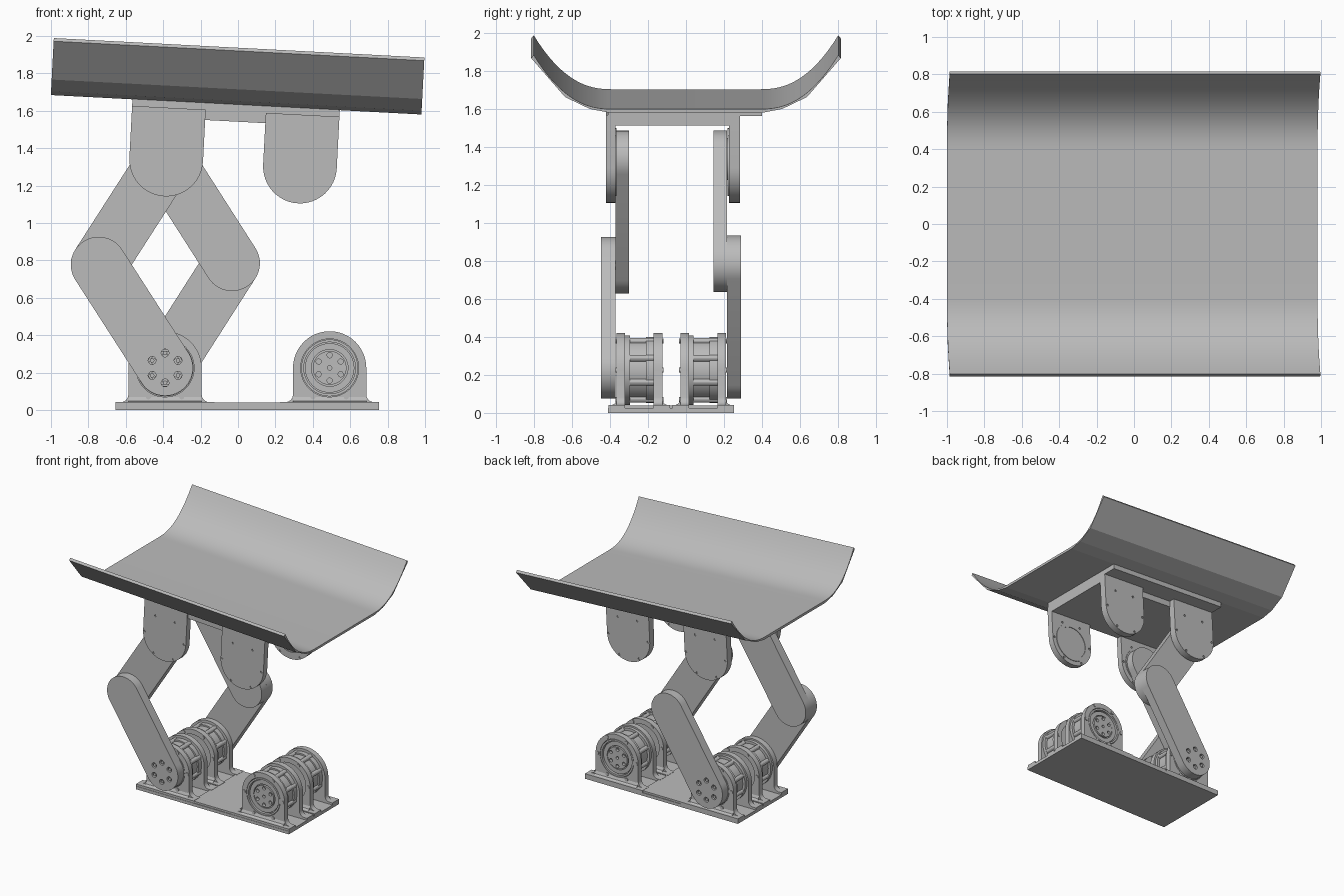
import bpy, bmesh
from math import sin, cos, pi, radians, atan2, hypot
from mathutils import Matrix

cube = bpy.data.objects.get("Cube")
if cube:
    bpy.data.objects.remove(cube)

GREY = (0.5, 0.5, 0.5, 1.0)
metal = bpy.data.materials.new("machined_grey")
metal.use_nodes = True
metal.diffuse_color = GREY
metal.node_tree.nodes["Principled BSDF"].inputs["Base Color"].default_value = GREY

# The upper assembly leans about the y axis
TILT = Matrix.Translation((-0.01, 0, 1.632)) @ Matrix.Rotation(radians(3), 4, 'Y')
LEVEL = Matrix.Identity(4)


def circle(cx, cz, r, n=48):
    return [(cx + r * cos(2 * pi * i / n), cz + r * sin(2 * pi * i / n)) for i in range(n)]


def ring_of(cx, cz, spread, r, count=6, start=0.0):
    """Small circles spaced evenly around a centre."""
    return [circle(cx + spread * cos(start + 2 * pi * i / count),
                   cz + spread * sin(start + 2 * pi * i / count), r, 14)
            for i in range(count)]


def arc(cx, cz, r, a, b, n=24):
    return [(cx + r * cos(a + (b - a) * i / n), cz + r * sin(a + (b - a) * i / n))
            for i in range(n + 1)]


def rect(a0, a1, b0, b1):
    return [(a0, b0), (a1, b0), (a1, b1), (a0, b1)]


def prism(name, loops, lo, hi, place=LEVEL, axis='Y', sharp=25):
    """Outline with holes, extruded from lo to hi along an axis."""
    curve = bpy.data.curves.new(name, 'CURVE')
    curve.dimensions = '2D'
    curve.fill_mode = 'BOTH'
    curve.extrude = (hi - lo) / 2
    for loop in loops:
        spline = curve.splines.new('POLY')
        spline.points.add(len(loop) - 1)
        spline.use_cyclic_u = True
        for p, (a, b) in zip(spline.points, loop):
            p.co = (a, b, 0, 1)
    temp = bpy.data.objects.new(name, curve)
    mesh = bpy.data.meshes.new_from_object(temp)
    bpy.data.objects.remove(temp)
    bpy.data.curves.remove(curve)

    mid = (lo + hi) / 2
    if axis == 'Y':
        turn = Matrix.Translation((0, mid, 0)) @ Matrix.Rotation(pi / 2, 4, 'X')
    else:
        turn = Matrix.Translation((mid, 0, 0)) @ Matrix(
            ((0, 0, 1, 0), (1, 0, 0, 0), (0, 1, 0, 0), (0, 0, 0, 1)))
    mesh.transform(place @ turn)
    bm = bmesh.new()
    bm.from_mesh(mesh)
    bmesh.ops.remove_doubles(bm, verts=bm.verts, dist=0.00005)
    bmesh.ops.recalc_face_normals(bm, faces=bm.faces)
    bm.to_mesh(mesh)
    bm.free()
    mesh.shade_smooth()
    mesh.set_sharp_from_angle(angle=radians(sharp))
    mesh.name = name
    mesh.materials.clear()
    mesh.materials.append(metal)
    obj = bpy.data.objects.new(name, mesh)
    bpy.context.collection.objects.link(obj)
    return obj


# Curved tray: smooth inside, faceted outside
outer = [(0.40, 0.0), (0.506, 0.02), (0.637, 0.083), (0.815, 0.288)]
steps = [i / 20 for i in range(21)]
inner = [(0.39 + 0.412 * t, 0.02 + 0.285 * t ** 2.35) for t in steps]
half = outer + inner[::-1]
tray = half + [(-y, z) for y, z in reversed(half)]
prism("tray", [tray], -0.992, 0.992, TILT, 'X', sharp=8)

# Mounting plate and block below the tray
prism("tray_plate", [rect(-0.555, 0.555, -0.04, 0.002)], -0.41, 0.40, TILT)
prism("tray_block", [rect(-0.555, 0.555, -0.09, -0.03)], -0.41, 0.235, TILT)

# Hanging brackets with bolt holes and an inner ring
for end, cx in (("right", -0.358), ("left", 0.358)):
    for side, lo, hi, inner_y in (("front", -0.42, -0.37, -0.365), ("back", 0.226, 0.285, 0.218)):
        cz = -0.312
        tab = [(cx - 0.197, -0.035)] + arc(cx, cz, 0.197, pi, 2 * pi) + [(cx + 0.197, -0.035)]
        bolts = ring_of(cx, cz, 0.18, 0.009)
        name = f"{side}_{end}_bracket"
        prism(name, [tab] + bolts, lo, hi, TILT)
        prism(name + "_core", [tab], lo + 0.008, hi - 0.008, TILT)
        a, b = sorted((inner_y, lo + 0.02))
        prism(name + "_ring", [circle(cx, cz, 0.16), circle(cx, cz, 0.135)], a, b, TILT)

# Linkage arms
HIP, TOP = (-0.39, 0.225), (-0.385, 1.337)
KNEE_FRONT, KNEE_BACK = (-0.745, 0.777), (-0.032, 0.785)


def link(name, p, q, lo, hi, holes=()):
    a = atan2(q[1] - p[1], q[0] - p[0])
    outline = arc(*p, 0.149, a + pi / 2, a + 3 * pi / 2) + arc(*q, 0.149, a - pi / 2, a + pi / 2)
    prism(name, [outline] + list(holes), lo, hi)


hip_holes = ring_of(*HIP, 0.08, 0.021, start=pi / 2)
link("front_lower_arm", HIP, KNEE_FRONT, -0.447, -0.37, hip_holes)
link("front_upper_arm", KNEE_FRONT, TOP, -0.372, -0.30)
link("back_lower_arm", HIP, KNEE_BACK, 0.217, 0.29, hip_holes)
link("back_upper_arm", KNEE_BACK, TOP, 0.145, 0.217)
for side, lo, hi in (("front", -0.385, -0.36), ("back", 0.20, 0.24)):
    prism(side + "_top_pivot", [circle(*TOP, 0.11)], lo, hi)
for side, lo, hi in (("front", -0.442, -0.425), ("back", 0.27, 0.285)):
    for i, hole in enumerate(ring_of(*HIP, 0.08, 0.012, start=pi / 2)):
        prism(f"{side}_arm_bolt_{i}", [hole], lo, hi)

# Base plate with a raised middle
prism("base_plate", [rect(-0.655, 0.755, 0, 0.025)], -0.41, 0.252)
prism("base_middle", [rect(-0.14, 0.24, 0.02, 0.04)], -0.405, 0.247)


def foot_outline(cx, cz):
    """Arched pillar with filleted feet."""
    right = [(0.265, 0.02), (0.265, 0.04)] + \
            [(0.236 - 0.04 * sin(t * pi / 2), 0.082 - 0.04 * cos(t * pi / 2)) for t in steps[::5]]
    return ([(cx + x, z) for x, z in right] + arc(cx, cz, 0.196, 0, pi)
            + [(cx - x, z) for x, z in reversed(right)])


def motor(name, cx, lo, hi, outward):
    """Motor held between two pillars; outward is the y direction of its output face."""
    cz = 0.225
    for label, a, b, d in (("front", lo, lo + 0.045, -1), ("back", hi - 0.045, hi, 1)):
        # Pillar, bored for the motor, and its flange on the base
        bore = circle(cx, cz, 0.155)
        prism(f"{name}_{label}_pillar", [foot_outline(cx, cz), bore], a, b)
        f0, f1 = sorted((a if d > 0 else b, (b if d > 0 else a) + d * 0.042))
        prism(f"{name}_{label}_foot", [rect(cx - 0.265, cx + 0.265, 0.02, 0.042)], f0, f1)
        face = b if d > 0 else a
        y0, y1 = sorted((face, face + d * 0.006))
        for i, ring in enumerate(ring_of(cx, cz, 0.178, 0.014)):
            prism(f"{name}_{label}_screw_{i}", [ring], y0, y1)
        # Fillet between pillar and flange
        fillet = [(face - d * 0.01, 0.04), (face + d * 0.028, 0.04),
                  (face + d * 0.009, 0.049), (face, 0.07), (face - d * 0.01, 0.07)]
        prism(f"{name}_{label}_fillet", [fillet], cx - 0.196, cx + 0.196, axis='X')
    # Casing with bands and lengthwise ribs
    prism(name + "_casing", [circle(cx, cz, 0.162)], lo + 0.03, hi - 0.03)
    prism(name + "_front_band", [circle(cx, cz, 0.183)], lo + 0.04, lo + 0.07)
    prism(name + "_back_band", [circle(cx, cz, 0.174)], hi - 0.085, hi - 0.04)
    for i, rib in enumerate(ring_of(cx, cz, 0.165, 0.018, 8, pi / 8)):
        prism(f"{name}_rib_{i}", [rib], lo + 0.04, hi - 0.04)
    # Output face: rim, recess and bolted hub
    face = lo if outward < 0 else hi

    def dish(label, loops, depth, thick):
        y0, y1 = sorted((face - outward * depth, face - outward * (depth + thick)))
        prism(f"{name}_{label}", loops, y0, y1)

    dish("rim", [circle(cx, cz, 0.152), circle(cx, cz, 0.138)], 0.0, 0.04)
    dish("collar", [circle(cx, cz, 0.132), circle(cx, cz, 0.098)], 0.012, 0.03)
    dish("hub", [circle(cx, cz, 0.09)] + ring_of(cx, cz, 0.068, 0.014, 6, pi / 2)
         + [circle(cx, cz, 0.012, 14)], 0.006, 0.03)


# Two motors back to back at each end of the base
for end, cx in (("right", -0.39), ("left", 0.49)):
    motor(f"front_{end}_motor", cx, -0.365, -0.125, -1)
    motor(f"back_{end}_motor", cx, -0.03, 0.21, 1)
